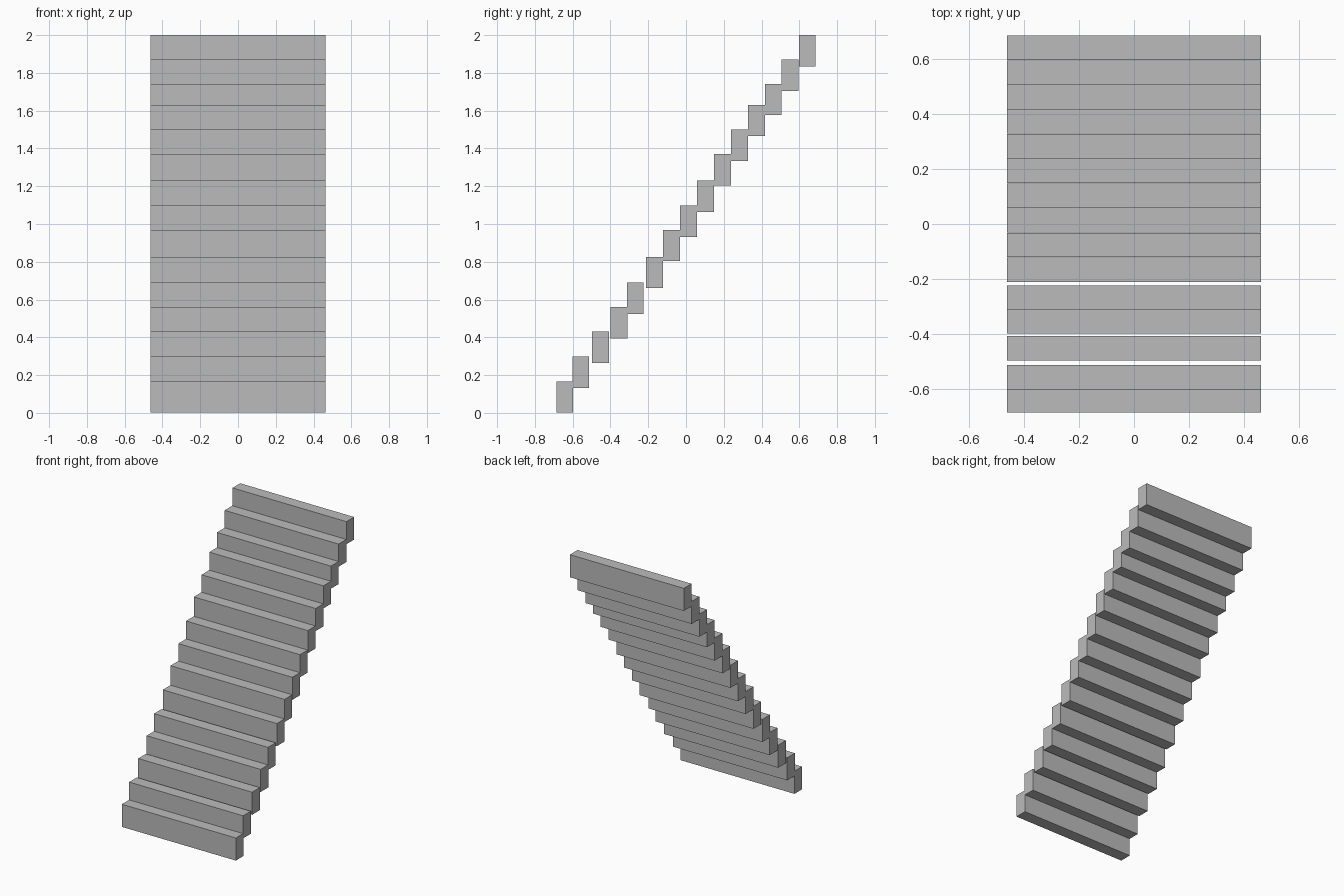
import bpy

cube = bpy.data.objects.get("Cube")
if cube:
    bpy.data.objects.remove(cube, do_unlink=True)

# One plain grey for every step
grey = bpy.data.materials.new("stone_grey")
grey.use_nodes = True
colour = (0.5, 0.5, 0.5, 1)
grey.diffuse_color = colour
grey.node_tree.nodes["Principled BSDF"].inputs["Base Color"].default_value = colour

WIDTH, DEPTH, HEIGHT = 0.926, 0.089, 0.166

# Front edge and top height of each step, slightly uneven
fronts = [-0.686, -0.602, -0.497, -0.399, -0.313, -0.211, -0.121, -0.031,
          0.058, 0.149, 0.239, 0.329, 0.417, 0.506, 0.597]
tops = [0.167, 0.298, 0.431, 0.561, 0.690, 0.826, 0.969, 1.097,
        1.229, 1.371, 1.499, 1.631, 1.742, 1.870, 2.0]


def add_step(name, front, top):
    bottom = max(0, top - HEIGHT)
    bpy.ops.mesh.primitive_cube_add(
        size=1, location=(0, front + DEPTH / 2, (top + bottom) / 2))
    step = bpy.context.object
    step.name = name
    step.scale = (WIDTH, DEPTH, top - bottom)
    bpy.ops.object.transform_apply(location=False, rotation=False, scale=True)
    step.data.materials.append(grey)


# Flight of steps climbing toward the back
for i, (front, top) in enumerate(zip(fronts, tops), 1):
    add_step(f"step_{i}", front, top)
